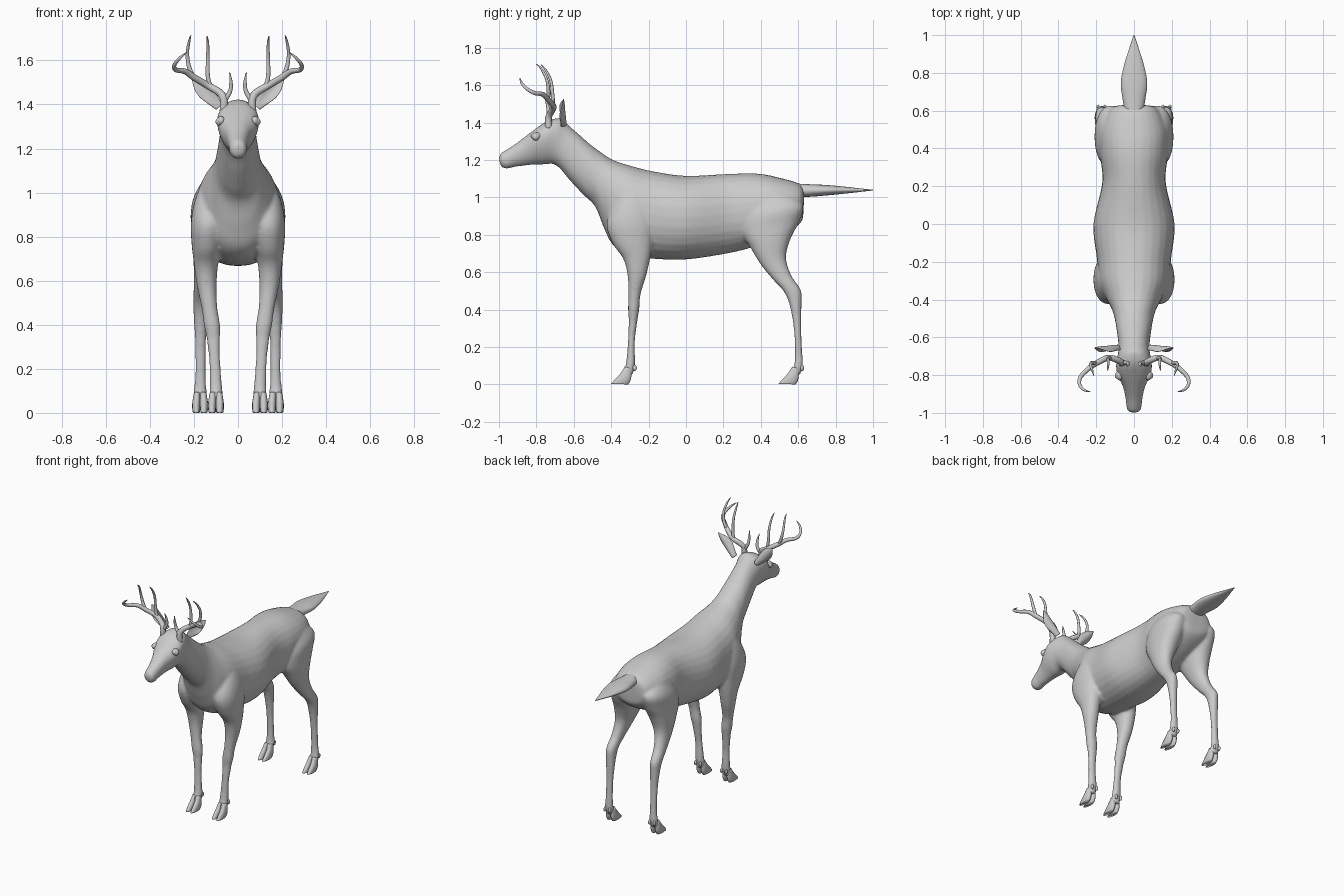
import bpy, bmesh, math
from mathutils import Matrix, Vector


def spline(rows, steps):
    """Catmull-Rom interpolation through tuples of numbers."""
    out = []
    n = len(rows)
    for i in range(n - 1):
        a, b, c, d = (rows[max(0, min(n - 1, j))] for j in (i - 1, i, i + 1, i + 2))
        for s in range(steps):
            t = s / steps
            out.append([0.5 * (2 * q + (r - p) * t + (2 * p - 5 * q + 4 * r - w) * t * t
                               + (3 * q - p - 3 * r + w) * t ** 3)
                        for p, q, r, w in zip(a, b, c, d)])
    out.append(list(rows[-1]))
    return out


def power(v):
    return math.copysign(abs(v) ** 0.93, v)


def loft(bm, rows, side=1, sides=28, steps=5):
    """Rows: (y, z) of one edge, (y, z) of the other, half width, x centre, skew."""
    rows = [tuple(r) + (0,) * (7 - len(r)) for r in rows]
    rings = []
    for ya, za, yb, zb, hw, xc, skew in spline(rows, steps):
        ring = []
        for k in range(sides):
            t = 2 * math.pi * k / sides
            c, s = power(math.cos(t)), power(math.sin(t))
            ring.append(bm.verts.new((side * (xc + hw * c * (1 + skew * s)),
                                      (ya + yb) / 2 + (ya - yb) / 2 * s,
                                      (za + zb) / 2 + (za - zb) / 2 * s)))
        rings.append(ring)
    for r0, r1 in zip(rings, rings[1:]):
        for k in range(sides):
            m = (k + 1) % sides
            bm.faces.new((r0[k], r0[m], r1[m], r1[k]))
    bm.faces.new(rings[0])
    bm.faces.new(rings[-1])


def finish(bm, name, mirror=False):
    bmesh.ops.recalc_face_normals(bm, faces=bm.faces)
    for f in bm.faces:
        f.smooth = True
    me = bpy.data.meshes.new(name)
    bm.to_mesh(me)
    bm.free()
    ob = bpy.data.objects.new(name, me)
    bpy.context.collection.objects.link(ob)
    if mirror:
        ob.modifiers.new("mirror", 'MIRROR')
    return ob


# Trunk, neck and head in one run from rump to nose
trunk = [
    (.632, 1.02, .628, .92, .05), (.61, 1.07, .61, .86, .125),
    (.50, 1.105, .50, .79, .175), (.38, 1.127, .36, .735, .18),
    (.22, 1.125, .22, .70, .168), (0, 1.115, 0, .668, .215),
    (-.18, 1.14, -.18, .672, .197), (-.30, 1.17, -.30, .69, .185),
    (-.39, 1.20, -.39, .745, .15), (-.46, 1.245, -.44, .84, .118),
    (-.52, 1.29, -.485, .95, .102), (-.57, 1.335, -.55, 1.015, .092),
    (-.62, 1.378, -.62, 1.09, .084), (-.65, 1.405, -.67, 1.15, .082),
    (-.68, 1.423, -.71, 1.178, .086, 0, .1), (-.74, 1.41, -.77, 1.175, .092, 0, .25),
    (-.80, 1.37, -.81, 1.175, .082, 0, .3), (-.86, 1.325, -.86, 1.17, .058, 0, .2),
    (-.92, 1.28, -.92, 1.162, .045, 0, .1), (-.965, 1.252, -.955, 1.153, .041),
    (-.99, 1.235, -.982, 1.16, .034), (-1.0, 1.215, -.995, 1.18, .018)]

# Front leg with shoulder
front_leg = [
    (-.33, 1.06, -.24, 1.08, .035, .12), (-.395, .95, -.19, .97, .075, .122),
    (-.425, .85, -.165, .87, .08, .134), (-.39, .75, -.175, .77, .07, .14),
    (-.335, .67, -.19, .68, .055, .145), (-.312, .58, -.213, .58, .045, .142),
    (-.308, .48, -.243, .48, .036, .13), (-.31, .40, -.25, .40, .037, .118),
    (-.306, .34, -.26, .34, .031, .112), (-.311, .22, -.274, .22, .025, .105),
    (-.32, .12, -.272, .11, .029, .10), (-.335, .06, -.285, .05, .03, .10)]

# Hind leg with thigh and hock
hind_leg = [
    (.36, 1.0, .54, 1.03, .06, .10), (.31, .90, .625, .96, .085, .12),
    (.30, .81, .605, .87, .083, .124), (.345, .73, .56, .78, .072, .135),
    (.40, .64, .535, .68, .051, .15), (.465, .56, .562, .585, .038, .163),
    (.52, .50, .614, .505, .034, .17), (.552, .43, .618, .44, .031, .17),
    (.575, .31, .616, .31, .025, .17), (.583, .18, .621, .18, .024, .17),
    (.578, .10, .625, .10, .029, .172), (.56, .06, .61, .05, .03, .172)]

# Body: all lofts fused into one skin
bm = bmesh.new()
loft(bm, trunk)
for side in (1, -1):
    loft(bm, front_leg, side)
    loft(bm, hind_leg, side)
body = finish(bm, "body")
rm = body.modifiers.new("fuse", 'REMESH')
rm.mode = 'VOXEL'
rm.voxel_size = 0.009
rm.use_smooth_shade = True
sm = body.modifiers.new("soften", 'SMOOTH')
sm.factor = 0.5
sm.iterations = 6

# Tail
bm = bmesh.new()
loft(bm, [(.57, 1.075, .57, 1.0, .045), (.66, 1.07, .66, 1.003, .06),
          (.75, 1.066, .75, 1.01, .07), (.85, 1.057, .85, 1.02, .05),
          (.94, 1.047, .94, 1.03, .022), (1.0, 1.041, 1.0, 1.037, .002)])
finish(bm, "tail")

# Cloven hooves with dewclaws
for name, x, dy in (("front_hooves", .10, 0), ("hind_hooves", .172, .895)):
    bm = bmesh.new()
    for off in (-.018, .018):
        loft(bm, [(y0 + dy, z0, y1 + dy, z1, hw, x + off * k) for y0, z0, y1, z1, hw, k in (
            (-.328, .095, -.29, .085, .014, .8), (-.35, .06, -.292, .04, .018, .95),
            (-.378, .03, -.298, .015, .018, 1), (-.402, .003, -.308, 0, .016, .95))],
            sides=14, steps=3)
        bmesh.ops.create_uvsphere(bm, u_segments=10, v_segments=8, radius=1, matrix=(
            Matrix.Translation((x + off, dy - .274, .088)) @ Matrix.Diagonal((.009, .011, .017, 1))))
    finish(bm, name, True)

# Eyes with a lid ring
bm = bmesh.new()
bmesh.ops.create_uvsphere(bm, u_segments=18, v_segments=12, radius=.019,
                          matrix=Matrix.Translation((.083, -.802, 1.322)))
bmesh.ops.create_uvsphere(bm, u_segments=18, v_segments=12, radius=1, matrix=(
    Matrix.Translation((.077, -.80, 1.326)) @ Matrix.Diagonal((.019, .028, .021, 1))))
finish(bm, "eyes", True)

# Ears: cupped leaves
bm = bmesh.new()
loft(bm, [(-t, z, t, z, w) for z, w, t in (
    (0, .018, .016), (.045, .028, .014), (.09, .036, .010),
    (.13, .031, .008), (.165, .015, .005), (.185, .002, .002))], sides=20)
for v in bm.verts:
    v.co.y -= 16 * v.co.x ** 2
bm.transform(Matrix.Translation((.085, -.655, 1.388)) @ Matrix.Rotation(math.radians(42), 4, 'Y'))
finish(bm, "ears", True)


# Antlers: tapering tubes along smooth paths
def tube(bm, pts, sides=10):
    path = spline(pts, 6)
    rings = []
    for i, (x, y, z, r) in enumerate(path):
        a, b = path[max(i - 1, 0)], path[min(i + 1, len(path) - 1)]
        d = (Vector(b[:3]) - Vector(a[:3])).normalized()
        u = d.cross(Vector((.3, 1, .2))).normalized()
        w = d.cross(u)
        rings.append([bm.verts.new(Vector((x, y, z)) + r * (u * math.cos(t) + w * math.sin(t)))
                      for t in (2 * math.pi * k / sides for k in range(sides))])
    for r0, r1 in zip(rings, rings[1:]):
        for k in range(sides):
            m = (k + 1) % sides
            bm.faces.new((r0[k], r0[m], r1[m], r1[k]))
    bm.faces.new(rings[0])
    bm.faces.new(rings[-1])


bm = bmesh.new()
tube(bm, [(.065, -.735, 1.37, .019), (.065, -.735, 1.425, .018), (.085, -.722, 1.455, .017),
          (.135, -.708, 1.485, .016), (.195, -.735, 1.52, .015), (.24, -.765, 1.55, .013),
          (.283, -.81, 1.558, .011), (.288, -.85, 1.58, .009), (.265, -.878, 1.61, .007),
          (.232, -.888, 1.638, .002)])
tube(bm, [(.06, -.735, 1.42, .012), (.036, -.735, 1.46, .010),
          (.032, -.742, 1.50, .008), (.038, -.755, 1.545, .002)])
tube(bm, [(.125, -.71, 1.475, .011), (.137, -.712, 1.53, .010), (.137, -.722, 1.62, .008),
          (.137, -.75, 1.68, .006), (.14, -.775, 1.71, .002)])
tube(bm, [(.2, -.738, 1.52, .011), (.222, -.735, 1.57, .010), (.23, -.745, 1.63, .008),
          (.222, -.772, 1.685, .006), (.214, -.80, 1.713, .002)])
finish(bm, "antlers", True)
